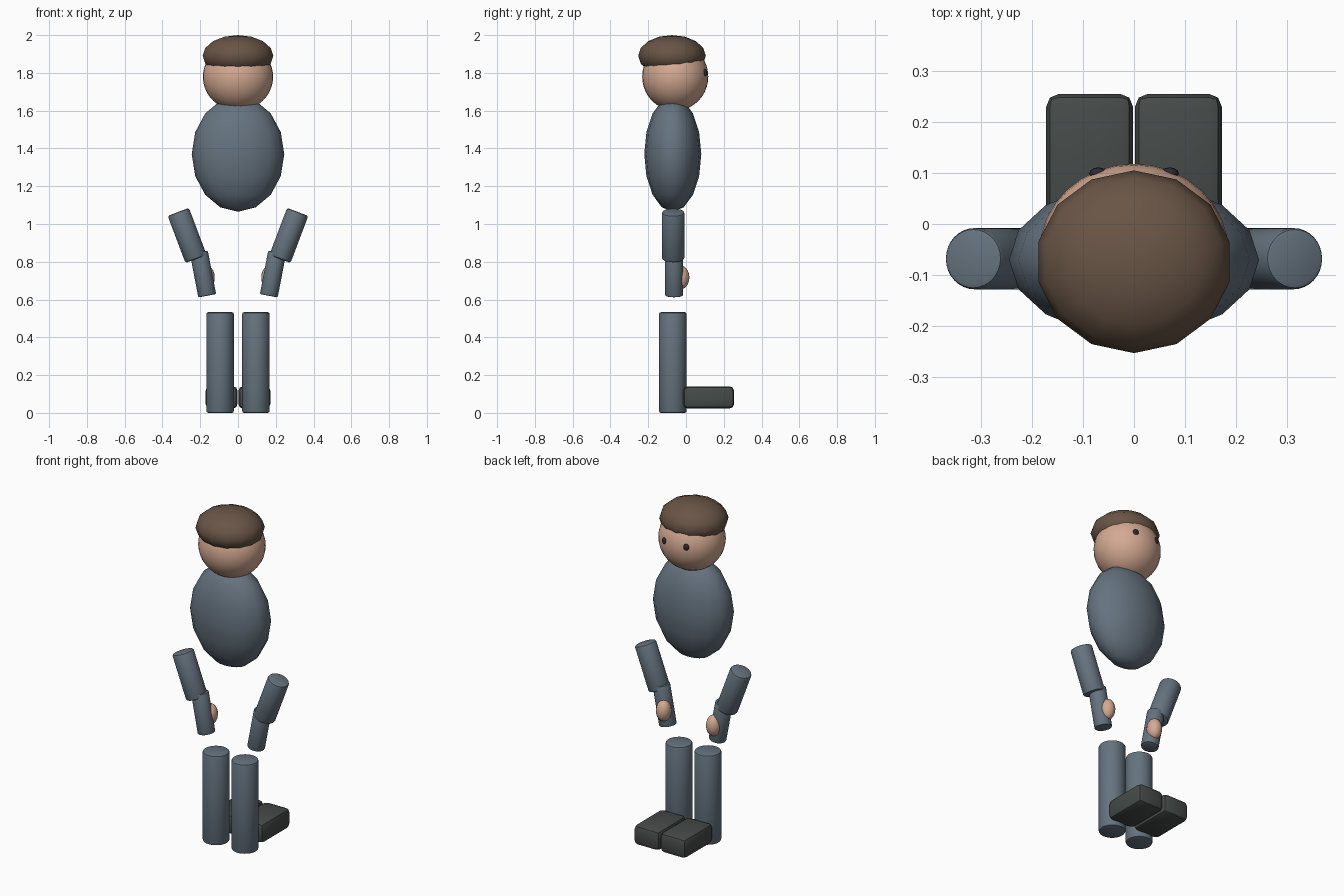
import bpy, math
from mathutils import Vector

if "Cube" in bpy.data.objects:
    bpy.data.objects.remove(bpy.data.objects["Cube"])


def material(name, rgb):
    m = bpy.data.materials.new(name)
    m.diffuse_color = (*rgb, 1)
    m.use_nodes = True
    m.node_tree.nodes["Principled BSDF"].inputs["Base Color"].default_value = m.diffuse_color
    return m


CLOTH = material("slate_cloth", (0.13, 0.17, 0.21))
SKIN = material("skin", (0.66, 0.40, 0.29))
HAIR = material("brown_hair", (0.14, 0.09, 0.06))
SHOE = material("dark_shoe", (0.06, 0.07, 0.066))
EYE = material("eye_black", (0.025, 0.025, 0.03))


def finish(name, mat, bevel=0, segments=2, smooth_all=False):
    ob = bpy.context.object
    ob.name = name
    ob.data.materials.append(mat)
    bpy.ops.object.transform_apply(location=False, rotation=False, scale=True)
    if bevel:
        mod = ob.modifiers.new("soft_edges", 'BEVEL')
        mod.width = bevel
        mod.segments = segments
        mod.limit_method = 'ANGLE'
        bpy.ops.object.modifier_apply(modifier=mod.name)
    if smooth_all:
        bpy.ops.object.shade_smooth()
    else:
        bpy.ops.object.shade_smooth_by_angle(angle=math.radians(40))
    return ob


def ellipsoid(name, mat, centre, radii, segs, rings, turn=0):
    bpy.ops.mesh.primitive_uv_sphere_add(segments=segs, ring_count=rings, radius=1)
    ob = bpy.context.object
    # place the first meridian on the y axis, or turn it from there
    first = max(ob.data.vertices, key=lambda v: v.co.y).co
    spin = math.atan2(first.x, first.y) + turn
    ob.rotation_euler.z = spin
    bpy.ops.object.transform_apply(rotation=True)
    ob.scale = radii
    ob.location = centre
    return finish(name, mat, smooth_all=True)


def limb(name, mat, a, b, radius, bevel=0.01):
    a, b = Vector(a), Vector(b)
    bpy.ops.mesh.primitive_cylinder_add(vertices=32, radius=radius,
                                        depth=(b - a).length, location=(a + b) / 2)
    bpy.context.object.rotation_euler = (b - a).to_track_quat('Z', 'Y').to_euler()
    return finish(name, mat, bevel)


# Body and head (the face looks towards +y)
ellipsoid("torso", CLOTH, (0, -0.07, 1.37), (0.245, 0.151, 0.305), 16, 8)
ellipsoid("head", SKIN, (0, -0.057, 1.78), (0.186, 0.175, 0.18), 32, 20)
ellipsoid("hair", HAIR, (0, -0.074, 1.89), (0.192, 0.179, 0.11), 14, 8)

for side, s in (("left", -1), ("right", 1)):
    # Face
    ellipsoid(side + "_eye", EYE, (s * 0.07, 0.099, 1.80), (0.018, 0.012, 0.02), 12, 8)
    # Arm
    limb(side + "_upper_arm", CLOTH, (s * 0.222, -0.068, 0.815),
         (s * 0.316, -0.068, 1.064), 0.06)
    limb(side + "_forearm", CLOTH, (s * 0.163, -0.063, 0.62),
         (s * 0.207, -0.063, 0.85), 0.048, 0.006)
    ellipsoid(side + "_hand", SKIN, (s * 0.165, -0.026, 0.717),
              (0.042, 0.044, 0.062), 16, 10)
    # Leg and shoe
    limb(side + "_leg", CLOTH, (s * 0.095, -0.07, 0), (s * 0.095, -0.07, 0.533), 0.073)
    bpy.ops.mesh.primitive_cube_add(size=1, location=(s * 0.087, 0.12, 0.082))
    bpy.context.object.scale = (0.17, 0.27, 0.118)
    finish(side + "_shoe", SHOE, 0.025)
